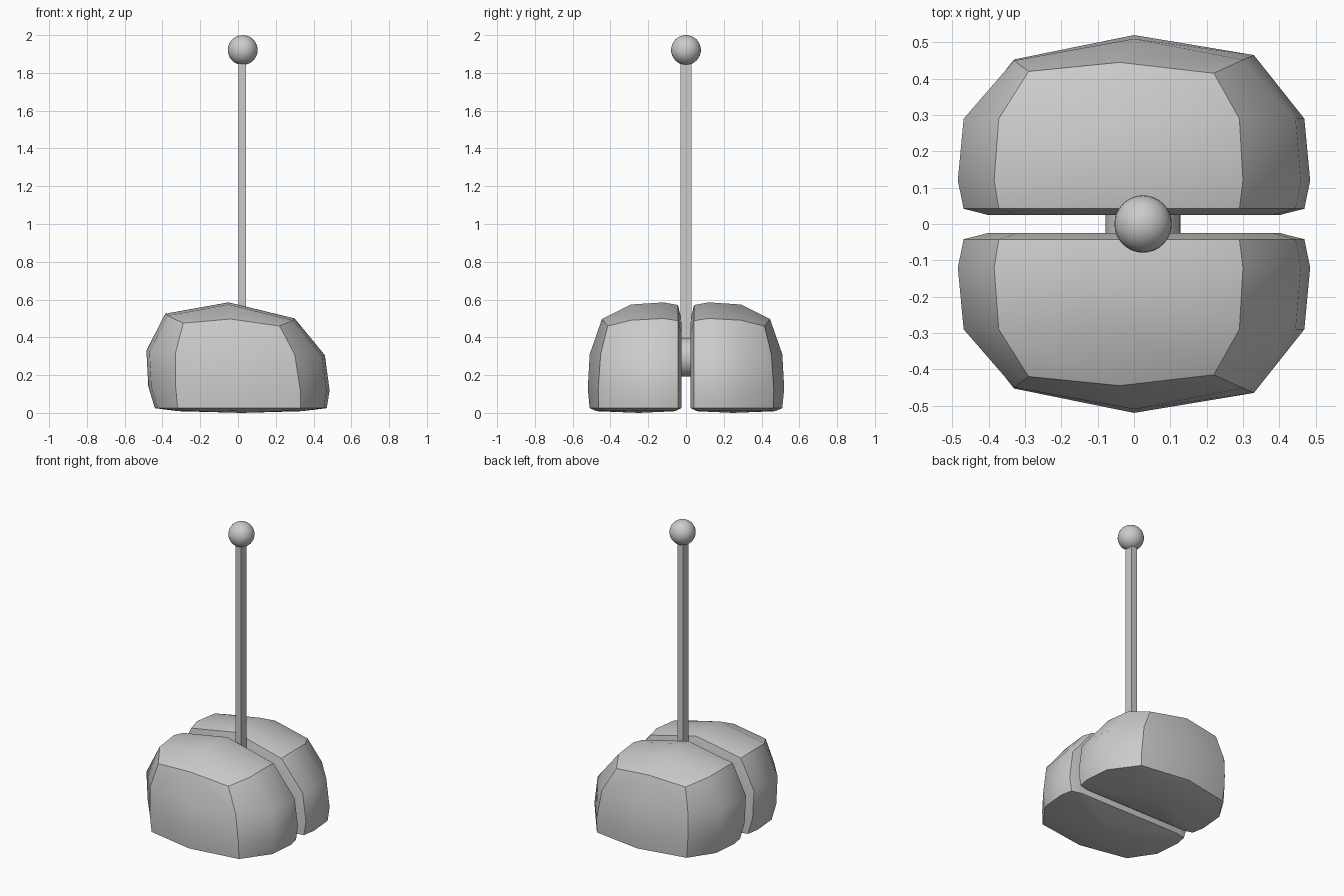
import bpy, bmesh, math
from mathutils import Matrix

if "Cube" in bpy.data.objects:
    bpy.data.objects.remove(bpy.data.objects["Cube"])

# one half body: cross-sections (x, z) swept along y, walked up the left, over the top, down the right
MID = [(-.44, .025), (-.475, .14), (-.485, .33), (-.385, .525), (-.05, .585),
       (.30, .50), (.46, .305), (.485, .12), (.47, .025)]


def section(y, sx, sz):
    return [(x * sx, y, .025 + (z - .025) * sz) for x, z in MID]


# outer end ring and the bulging column down the middle of the outer face
END = [(-.32, .448, .025), (-.33, .453, .14), (-.33, .45, .32), (-.29, .42, .475),
       (-.04, .445, .497), (.22, .415, .46), (.30, .452, .31), (.33, .465, .12), (.33, .462, .025)]
COLUMN = [(0, .51, .025), (0, .52, .13), (0, .51, .31)]


def make_half(name, side):
    bm = bmesh.new()

    def ring(pts):
        return [bm.verts.new((x, y * side, z)) for x, y, z in pts]

    rings = [ring(p) for p in (section(.025, .83, .84), section(.042, .967, .975),
                               section(.12, 1, 1), section(.29, .967, .98), END)]
    col = ring(COLUMN)
    for a, b in zip(rings, rings[1:]):
        for i in range(len(a) - 1):
            bm.faces.new((a[i], a[i + 1], b[i + 1], b[i]))
    # inner flat face
    bm.faces.new(rings[0])
    # outer face
    e = rings[-1]
    for k in range(2):
        bm.faces.new((e[k], e[k + 1], col[k + 1], col[k]))
        bm.faces.new((e[8 - k], e[7 - k], col[k + 1], col[k]))
    bm.faces.new((e[2], e[3], e[4], col[2]))
    bm.faces.new((e[6], e[5], e[4], col[2]))
    # shallow domed sole
    rim = [r[0] for r in rings] + [col[0]] + [r[-1] for r in reversed(rings)]
    sole = [bm.verts.new((v.co.x * .72, side * (.25 + (abs(v.co.y) - .25) * .86), .009)) for v in rim]
    n = len(rim)
    centre = bm.verts.new((.02, .25 * side, 0))
    for i in range(n):
        j = (i + 1) % n
        bm.faces.new((rim[i], rim[j], sole[j], sole[i]))
        bm.faces.new((sole[i], sole[j], centre))
    bmesh.ops.recalc_face_normals(bm, faces=bm.faces)
    return finish(bm, name, 36)


def finish(bm, name, angle):
    me = bpy.data.meshes.new(name)
    bm.to_mesh(me)
    bm.free()
    ob = bpy.data.objects.new(name, me)
    bpy.context.collection.objects.link(ob)
    bpy.ops.object.select_all(action='DESELECT')
    ob.select_set(True)
    bpy.context.view_layer.objects.active = ob
    bpy.ops.object.shade_smooth_by_angle(angle=math.radians(angle))
    return ob


make_half("body_front", -1)
make_half("body_back", 1)

# axle joining the halves
bm = bmesh.new()
bmesh.ops.create_cone(bm, cap_ends=True, segments=32, radius1=.103, radius2=.103, depth=.1,
                      matrix=Matrix.Translation((.025, 0, .295)) @ Matrix.Rotation(math.pi / 2, 4, 'X'))
finish(bm, "axle", 30)

# square lever and ball knob
bm = bmesh.new()
bmesh.ops.create_cube(bm, size=1, matrix=Matrix.Translation((.022, 0, 1.09)) @ Matrix.Diagonal((.04, .058, 1.6, 1)))
finish(bm, "lever", 30)
bm = bmesh.new()
bmesh.ops.create_uvsphere(bm, u_segments=32, v_segments=16, radius=.079,
                          matrix=Matrix.Translation((.025, 0, 1.921)))
finish(bm, "knob", 40)
